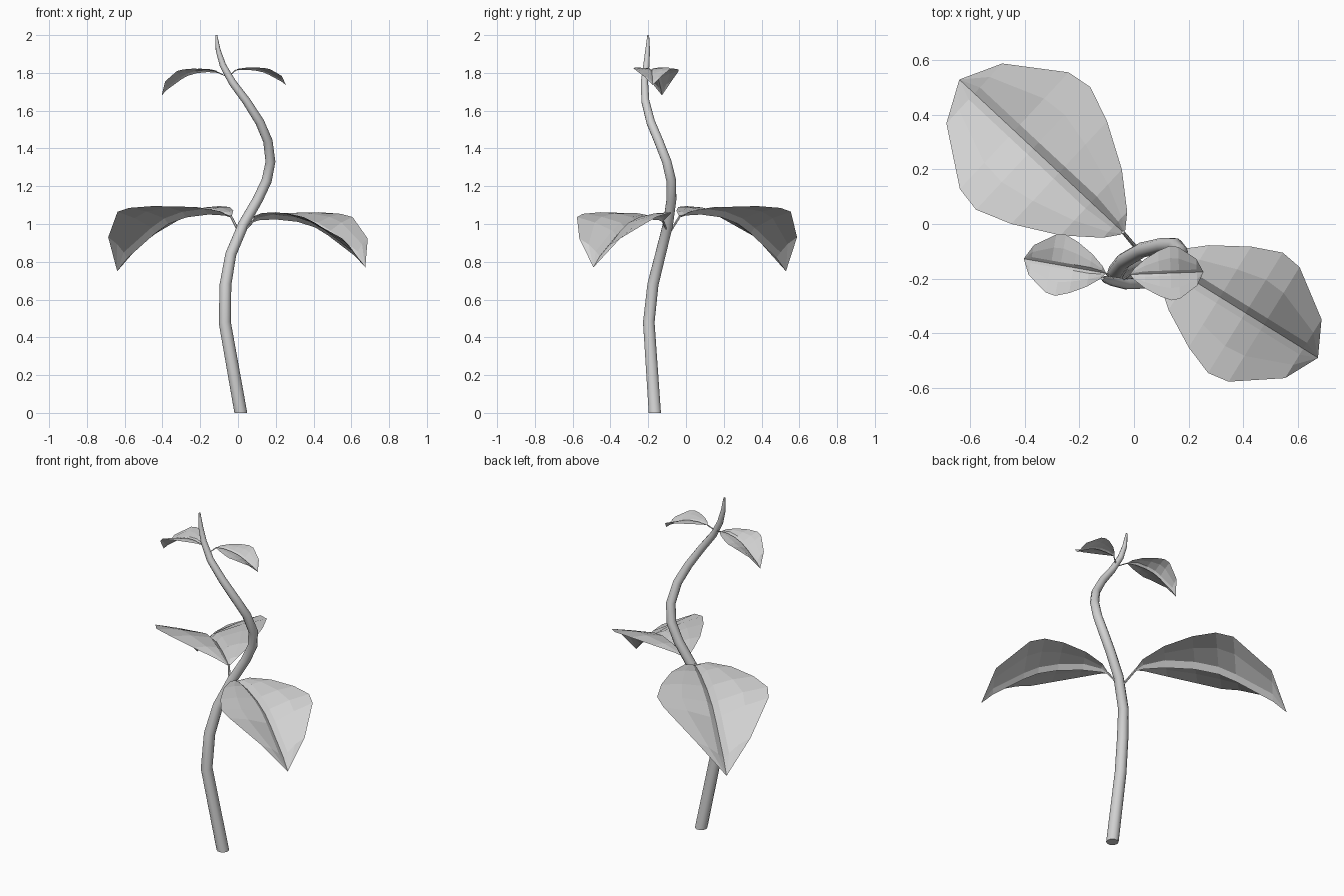
import bpy, bmesh, math
from mathutils import Vector, Matrix

cube = bpy.data.objects.get("Cube")
if cube:
    bpy.data.objects.remove(cube, do_unlink=True)

grey = bpy.data.materials.new("plain grey")
grey.use_nodes = True
COLOUR = (0.64, 0.64, 0.64, 1)
grey.diffuse_color = COLOUR
grey.node_tree.nodes["Principled BSDF"].inputs["Base Color"].default_value = COLOUR


def finish(bm, name, smooth=False):
    bmesh.ops.remove_doubles(bm, verts=bm.verts, dist=0.0004)
    mesh = bpy.data.meshes.new(name)
    bm.to_mesh(mesh)
    bm.free()
    mesh.materials.append(grey)
    obj = bpy.data.objects.new(name, mesh)
    bpy.context.collection.objects.link(obj)
    if smooth:
        bpy.ops.object.select_all(action='DESELECT')
        bpy.context.view_layer.objects.active = obj
        obj.select_set(True)
        bpy.ops.object.shade_smooth_by_angle(angle=math.radians(40))
    return obj


def skin(bm, rows, closed=False):
    """Join neighbouring rows of vertices with quads."""
    for low, high in zip(rows, rows[1:]):
        n = len(low)
        for i in range(n if closed else n - 1):
            j = (i + 1) % n
            bm.faces.new((low[i], low[j], high[j], high[i]))


def tube(name, path, sides):
    """Tapered tube along points of (x, y, z, radius), with a level start."""
    bm = bmesh.new()
    points = [Vector(p[:3]) for p in path]
    rings = []
    for k, p in enumerate(points):
        tangent = points[min(k + 1, len(points) - 1)] - points[max(k - 1, 0)]
        if k == 0:
            tangent = Vector((0, 0, 1))
        turn = Vector((0, 0, 1)).rotation_difference(tangent.normalized())
        ring = []
        for i in range(sides):
            a = math.tau * i / sides
            ring.append(bm.verts.new(
                p + turn @ Vector((math.cos(a), math.sin(a), 0)) * path[k][3]))
        rings.append(ring)
    skin(bm, rings, closed=True)
    bm.faces.new(rings[0][::-1])
    bm.faces.new(rings[-1])
    return finish(bm, name, smooth=True)


# Winding stem
tube("stem", [
    (0.015, -0.165, 0, 0.034), (-0.07, -0.197, 0.48, 0.032),
    (-0.066, -0.175, 0.68, 0.031), (-0.038, -0.135, 0.84, 0.029),
    (0.03, -0.095, 1.0, 0.028), (0.105, -0.077, 1.13, 0.027),
    (0.152, -0.078, 1.23, 0.027), (0.172, -0.102, 1.33, 0.026),
    (0.158, -0.145, 1.44, 0.025), (0.115, -0.187, 1.54, 0.024),
    (0.045, -0.215, 1.65, 0.022), (-0.03, -0.22, 1.75, 0.02),
    (-0.08, -0.21, 1.84, 0.017), (-0.105, -0.203, 1.92, 0.013),
    (-0.115, -0.2, 2.0, 0.005)], 10)

# Blade stations: distance along, half width, rib height, rim height
BLADE = [
    (0, 0.012, -0.01, 0), (0.04, 0.065, 0, 0.025),
    (0.16, 0.165, 0.005, 0.045), (0.32, 0.257, -0.01, 0.05),
    (0.45, 0.307, -0.045, 0.04), (0.545, 0.292, -0.095, 0.02),
    (0.745, 0.15, -0.225, -0.115), (0.82, 0, -0.295, -0.295)]


def leaf(name, base, angle, scale, height_scale):
    """Drooping blade with a grooved midrib."""
    bm = bmesh.new()
    rows = []
    for s, width, rib, rim in BLADE:
        groove = min(0.03, width * 0.25)
        shoulder = rib + groove
        middle = (shoulder + rim) / 2 + width * 0.03
        half = [(groove, shoulder), (width * 0.55, middle), (width, rim)]
        section = [(-t, z) for t, z in reversed(half)] + [(0, rib)] + half
        rows.append([bm.verts.new((s, t, z)) for t, z in section])
    skin(bm, rows)
    bm.transform(Matrix.Translation(base)
                 @ Matrix.Rotation(math.radians(angle), 4, 'Z')
                 @ Matrix.Diagonal((scale, scale, height_scale, 1)))
    bmesh.ops.dissolve_degenerate(bm, dist=0.0002, edges=bm.edges)
    return finish(bm, name)


# Leaves and their thin stalks: base, angle, size, height, stalk root, stalk radius
LEAVES = {
    "lower_right": ((-0.04, -0.03, 1.045), 137, 1, 1, (0.01, -0.09, 0.95), 0.008),
    "lower_left": ((0.085, -0.125, 1.02), -31.8, 0.845, 0.845, (0.03, -0.1, 0.96), 0.007),
    "upper_right": ((-0.105, -0.18, 1.802), 170, 0.37, 0.41, (-0.06, -0.21, 1.78), 0.004),
    "upper_left": ((-0.012, -0.185, 1.815), 2, 0.325, 0.27, (-0.05, -0.21, 1.78), 0.004),
}
for side, (base, angle, size, height, root, radius) in LEAVES.items():
    leaf(side + "_leaf", base, angle, size, height)
    tube(side + "_stalk", [(*root, radius), (*base, radius * 0.8)], 6)
